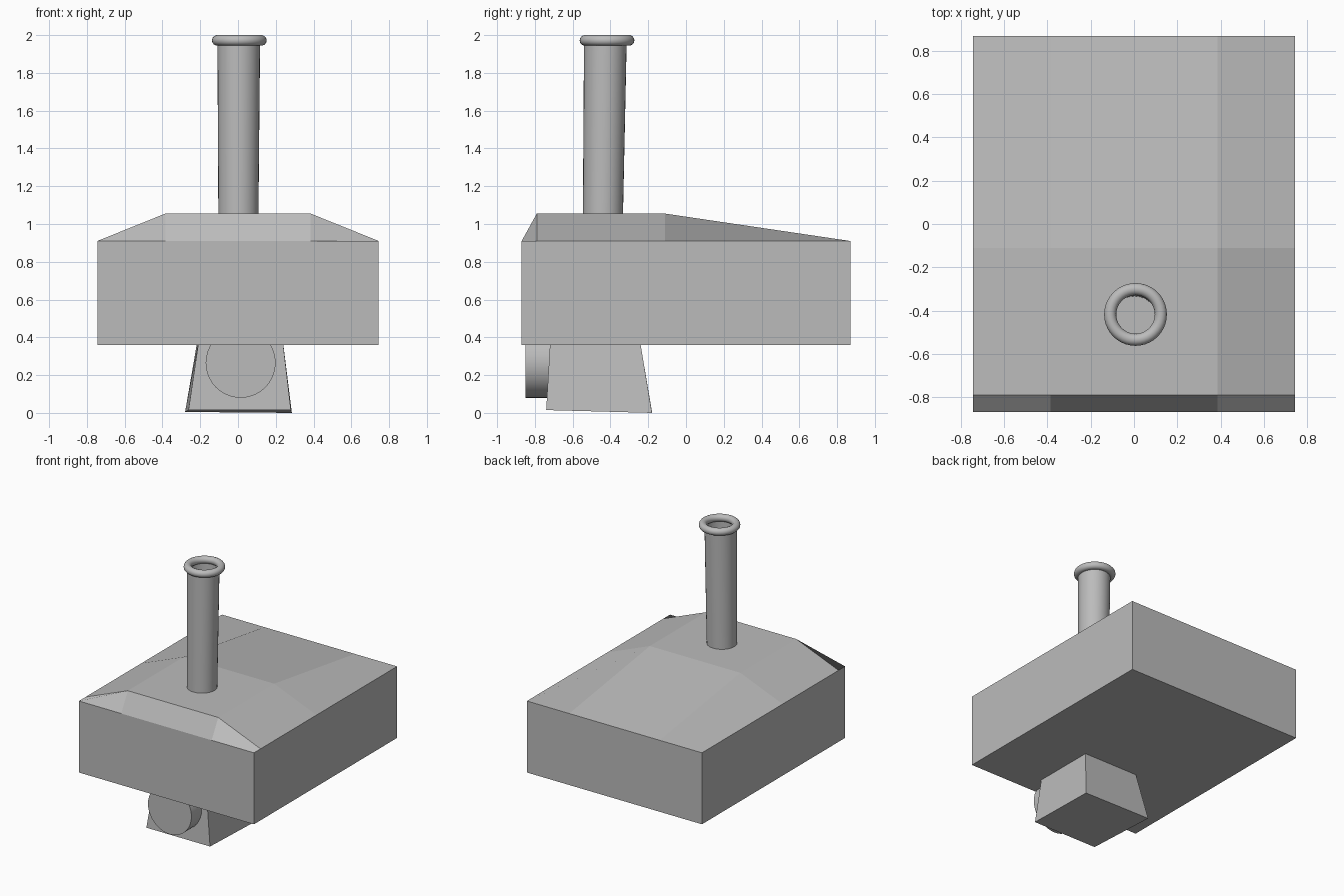
import bpy, bmesh, math

if "Cube" in bpy.data.objects:
    bpy.data.objects.remove(bpy.data.objects["Cube"])

grey = bpy.data.materials.new("plain_grey")
grey.diffuse_color = (0.5, 0.5, 0.5, 1)
grey.use_nodes = True
grey.node_tree.nodes["Principled BSDF"].inputs["Base Color"].default_value = grey.diffuse_color


def make(name, verts, faces, smooth=False):
    me = bpy.data.meshes.new(name)
    me.from_pydata(verts, [], faces)
    bm = bmesh.new()
    bm.from_mesh(me)
    bmesh.ops.recalc_face_normals(bm, faces=bm.faces[:])
    bm.to_mesh(me)
    bm.free()
    ob = bpy.data.objects.new(name, me)
    bpy.context.collection.objects.link(ob)
    finish(ob, smooth)
    return ob


def finish(ob, smooth):
    ob.data.materials.append(grey)
    if smooth:
        bpy.ops.object.select_all(action='DESELECT')
        bpy.context.view_layer.objects.active = ob
        ob.select_set(True)
        bpy.ops.object.shade_smooth_by_angle(angle=math.radians(40))


# Hood body: box whose top is a 4 x 4 grid with the middle raised
xs = (-0.745, -0.385, 0.385, 0.745)
ys = (-0.87, -0.79, -0.11, 0.87)
verts = [(x, y, 1.055 if i in (1, 2) and j in (1, 2) else 0.91)
         for j, y in enumerate(ys) for i, x in enumerate(xs)]
faces = [(4*j + i, 4*j + i + 1, 4*j + i + 5, 4*j + i + 4)
         for j in range(3) for i in range(3)]
rim = [0, 1, 2, 3, 7, 11, 15, 14, 13, 12, 8, 4]
n = len(rim)
verts += [(verts[k][0], verts[k][1], 0.36) for k in rim]
for a in range(n):
    b = (a + 1) % n
    faces.append((rim[a], rim[b], 16 + b, 16 + a))
faces.append(tuple(range(16, 16 + n)))
make("hood_body", verts, faces)

# Tapered block below, slightly tilted
block = [(-0.262, -0.74, 0.015), (0.28, -0.74, 0.015), (0.285, -0.18, 0.0), (-0.28, -0.18, 0.005),
         (-0.205, -0.718, 0.40), (0.235, -0.718, 0.40), (0.235, -0.247, 0.40), (-0.212, -0.247, 0.40)]
make("lower_block", block, [(3, 2, 1, 0), (4, 5, 6, 7)] +
     [(k, (k + 1) % 4, 4 + (k + 1) % 4, 4 + k) for k in range(4)])

# Open chimney pipe, slightly leaning and widening upward
N = 32
pipe = [(cx + r * math.cos(2 * math.pi * k / N), cy + r * math.sin(2 * math.pi * k / N), z)
        for cx, cy, z, r in ((0.002, -0.44, 1.03, 0.106), (0.004, -0.427, 1.965, 0.113))
        for k in range(N)]
make("chimney_pipe", pipe, [(k, (k + 1) % N, N + (k + 1) % N, N + k) for k in range(N)], True)

# Ring around the pipe mouth
bpy.ops.mesh.primitive_torus_add(major_segments=40, minor_segments=14, major_radius=0.117,
                                 minor_radius=0.028, location=(0.007, -0.418, 1.972))
ring = bpy.context.object
ring.name = "chimney_rim"
finish(ring, True)

# Round knob on the front of the block
bpy.ops.mesh.primitive_cylinder_add(vertices=40, radius=0.185, depth=0.14,
                                    location=(0.014, -0.78, 0.265),
                                    rotation=(math.pi / 2, 0, 0))
knob = bpy.context.object
knob.name = "front_knob"
finish(knob, True)
